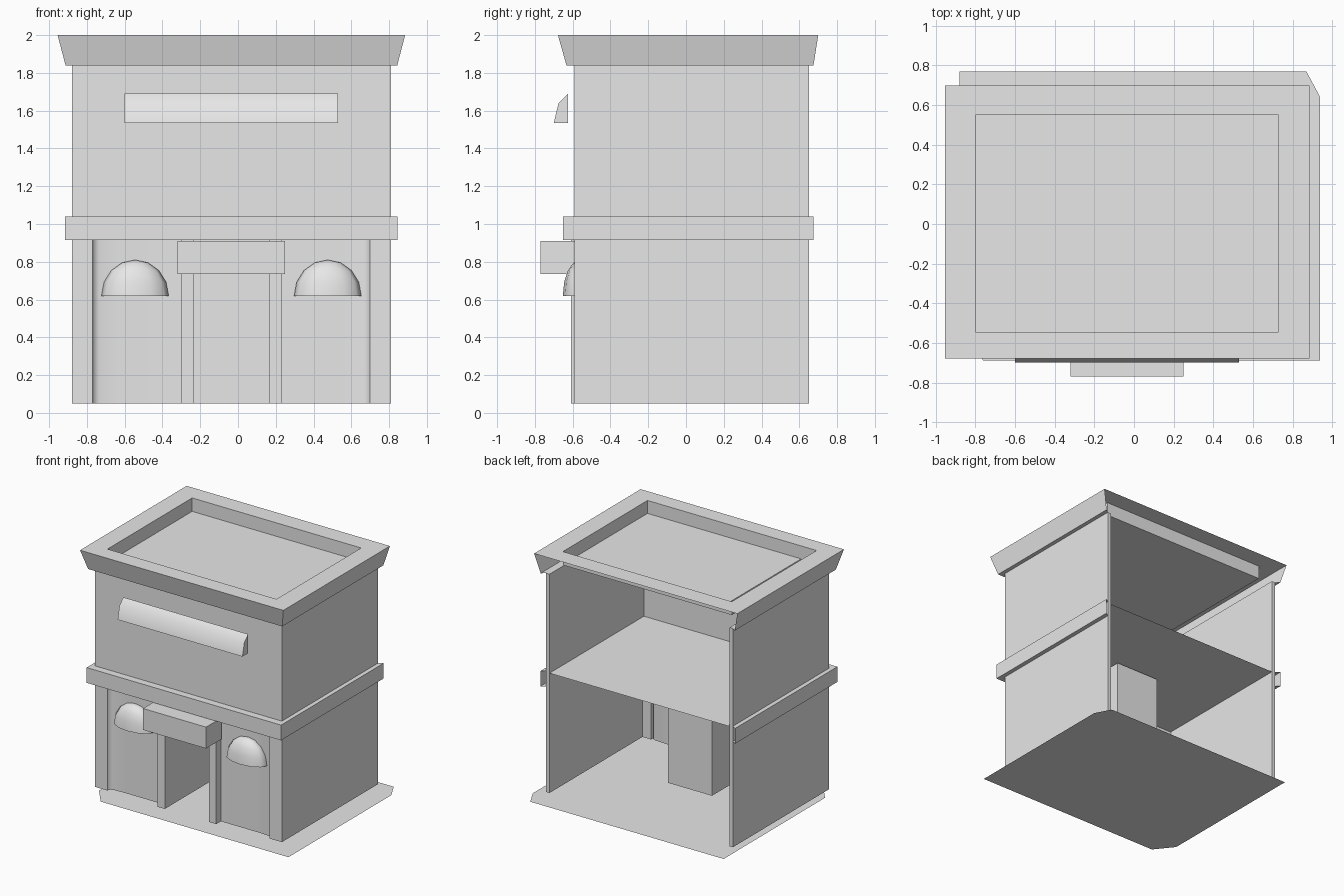
import bpy, bmesh, math
from mathutils import Matrix, Vector

cube = bpy.data.objects.get("Cube")
if cube:
    bpy.data.objects.remove(cube, do_unlink=True)

CX = -0.035        # symmetry plane of the building
WALL = 0.845       # half width of the walls
FRONT, BACK = -0.59, 0.65
BASE, BAND, FLOOR, EAVE, TOP = 0.05, 0.915, 1.04, 1.84, 2.0

grey = bpy.data.materials.new("plaster_grey")
grey.use_nodes = True
grey.diffuse_color = (0.8, 0.8, 0.8, 1)
grey.node_tree.nodes["Principled BSDF"].inputs["Base Color"].default_value = (0.8, 0.8, 0.8, 1)


def finish(name, bm, smooth=None):
    me = bpy.data.meshes.new(name)
    bmesh.ops.recalc_face_normals(bm, faces=bm.faces)
    bm.to_mesh(me)
    bm.free()
    ob = bpy.data.objects.new(name, me)
    bpy.context.collection.objects.link(ob)
    me.materials.append(grey)
    if smooth:
        bpy.ops.object.select_all(action='DESELECT')
        ob.select_set(True)
        bpy.context.view_layer.objects.active = ob
        bpy.ops.object.shade_smooth_by_angle(angle=math.radians(smooth))
    return ob


def box(name, x0, x1, y0, y1, z0, z1):
    bm = bmesh.new()
    size = Matrix.Diagonal((x1 - x0, y1 - y0, z1 - z0, 1))
    centre = Matrix.Translation(((x0 + x1) / 2, (y0 + y1) / 2, (z0 + z1) / 2))
    bmesh.ops.create_cube(bm, size=1, matrix=centre @ size)
    return finish(name, bm)


def sheet(name, points, z):
    bm = bmesh.new()
    bm.faces.new([bm.verts.new((x, y, z)) for x, y in points])
    bm.normal_update()
    if bm.faces[:][0].normal.z < 0:
        bmesh.ops.reverse_faces(bm, faces=bm.faces)
    me_ob = finish(name, bm)
    return me_ob


def upright(name, path, z0, z1, smooth=None):
    """Vertical sheet that follows a plan path."""
    bm = bmesh.new()
    cols = [[bm.verts.new((x, y, z)) for z in (z0, z1)] for x, y in path]
    for a, b in zip(cols, cols[1:]):
        bm.faces.new((a[0], b[0], b[1], a[1]))
    return finish(name, bm, smooth)


def ring(half, y0, y1, z):
    """Rectangle corners, starting and ending at the back."""
    return [(CX + half, y1, z), (CX + half, y0, z), (CX - half, y0, z), (CX - half, y1, z)]


def loft(name, rings):
    """Bands between rings; each ring says whether its band closes at the back."""
    bm = bmesh.new()
    rows = [[bm.verts.new(p) for p in pts] for pts, _ in rings]
    for i in range(len(rows) - 1):
        for k in range(4 if rings[i][1] else 3):
            n = (k + 1) % 4
            bm.faces.new((rows[i][k], rows[i][n], rows[i + 1][n], rows[i + 1][k]))
    return finish(name, bm)


# Ground sheet with clipped corners
sheet("ground", [(-0.76, -0.69), (0.94, -0.69), (0.94, 0.64), (0.87, 0.77),
                 (-0.88, 0.77), (-0.88, -0.54)], 0)

# Upper front wall and upper floor
box("upper_front_wall", CX - WALL, CX + WALL, FRONT, FRONT + 0.02, BAND, EAVE)
sheet("upper_floor", [(x, y) for x, y, _ in ring(WALL, FRONT, BACK, 0)], FLOOR - 0.01)

# Band around the front and sides, open at the back
loft("middle_band", [(ring(WALL, FRONT, BACK, BAND), False),
                     (ring(0.88, -0.65, 0.675, BAND), False),
                     (ring(0.88, -0.65, 0.675, FLOOR), False),
                     (ring(WALL, FRONT, BACK, FLOOR), False)])

# Flared parapet with a sunken roof
loft("parapet", [(ring(WALL, FRONT, BACK, EAVE), False),
                 (ring(0.878, -0.633, 0.675, EAVE), False),
                 (ring(0.92, -0.678, 0.7, TOP), True),
                 (ring(0.765, -0.545, 0.55, TOP), True),
                 (ring(0.765, -0.545, 0.55, 1.89), False)])
sheet("roof", [(x, y) for x, y, _ in ring(0.765, -0.545, 0.55, 0)], 1.89)
box("roof_panel", -0.66, 0.73, -0.545, 0.415, 1.89, 1.894)

# Upper awning, rounded over its front
bm = bmesh.new()
profile = [(-0.625, 1.69), (-0.675, 1.64), (-0.70, 1.535), (-0.625, 1.535)]
face = bm.faces.new([bm.verts.new((CX - 0.565, y, z)) for y, z in profile])
ext = bmesh.ops.extrude_face_region(bm, geom=[face], use_keep_orig=True)
moved = [v for v in ext["geom"] if isinstance(v, bmesh.types.BMVert)]
bmesh.ops.translate(bm, verts=moved, vec=Vector((1.13, 0, 0)))
finish("upper_awning", bm, 50)

# Sign box above the door
box("door_canopy", CX - 0.285, CX + 0.285, -0.77, -0.57, 0.735, BAND - 0.005)

# Deep door alcove
upright("door_alcove", [(CX - 0.2, -0.55), (CX - 0.2, 0), (CX + 0.2, 0), (CX + 0.2, -0.55)],
        BASE, FLOOR - 0.02)
sheet("alcove_ceiling", [(CX - 0.2, -0.58), (CX + 0.2, -0.58), (CX + 0.2, 0), (CX - 0.2, 0)], BAND)

# Parts repeated on both sides
for side, s in (("left", 1), ("right", -1)):
    def span(a, b):
        return sorted((CX + s * a, CX + s * b))

    box(side + "_wall", *span(WALL - 0.03, WALL), FRONT, BACK, BASE, EAVE)
    box(side + "_corner_pilaster", *span(0.735, WALL), FRONT, FRONT + 0.04, BASE, BAND)
    box(side + "_door_post", *span(0.2, 0.265), -0.61, -0.52, BASE, BAND)
    plan = [(0.735, FRONT), (0.727, -0.565), (0.70, -0.555), (0.6, -0.55), (0.265, -0.55)]
    upright(side + "_shop_window", [(CX + s * x, y) for x, y in plan], BASE, BAND, 80)

    # Half-dome awning over the window
    bm = bmesh.new()
    place = Matrix.Translation((CX + s * 0.51, -0.56, 0.62)) @ Matrix.Diagonal((0.178, 0.092, 0.19, 1))
    bmesh.ops.create_uvsphere(bm, u_segments=12, v_segments=8, radius=1, matrix=place)
    for point, normal in (((0, 0, 0.62), (0, 0, -1)), ((0, -0.55, 0), (0, 1, 0))):
        bmesh.ops.bisect_plane(bm, geom=bm.verts[:] + bm.edges[:] + bm.faces[:], dist=1e-5,
                               plane_co=point, plane_no=normal, clear_outer=True)
    finish(side + "_window_awning", bm, 60)
